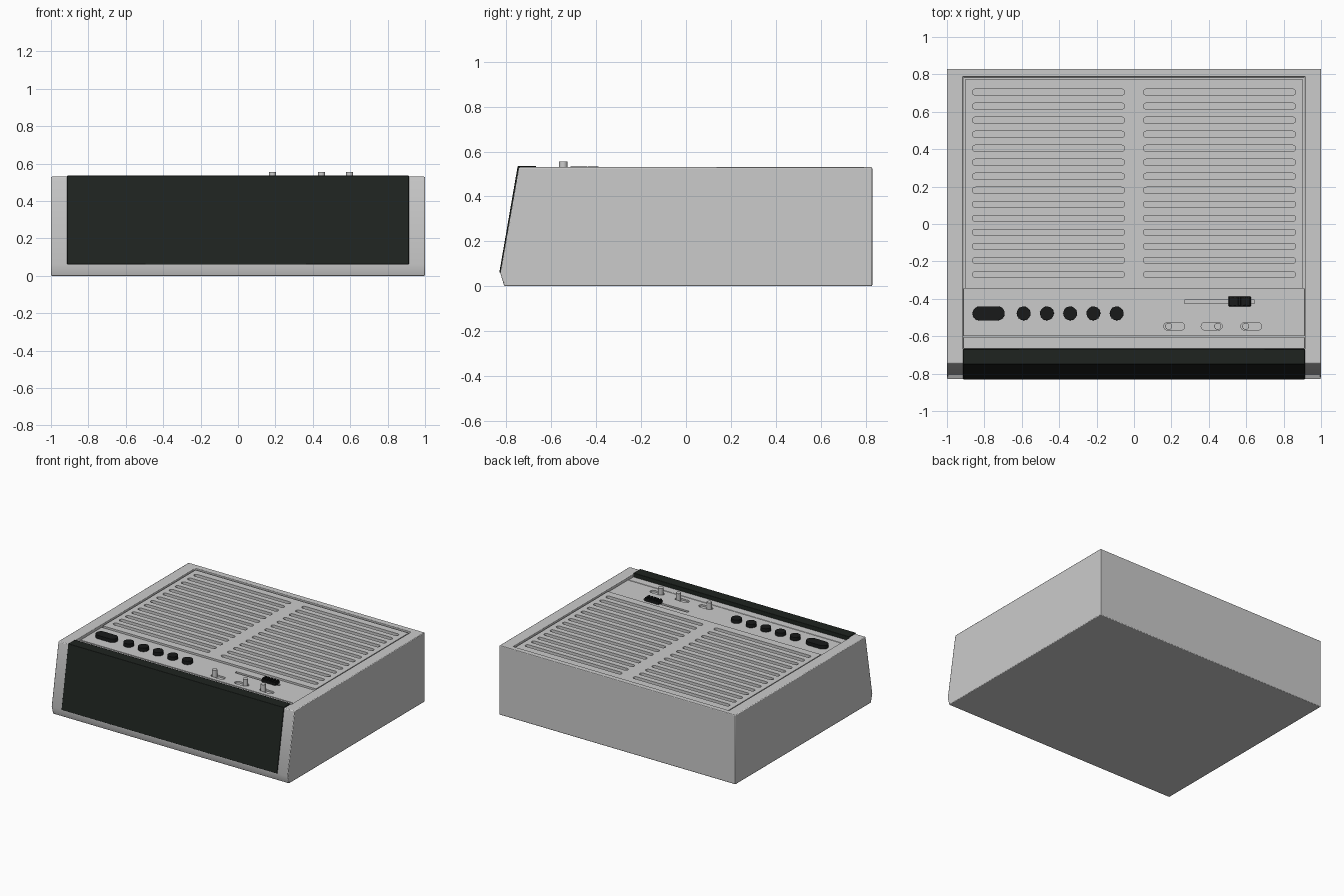
import bpy, bmesh, math

if "Cube" in bpy.data.objects:
    bpy.data.objects.remove(bpy.data.objects["Cube"])

DARK = bpy.data.materials.new("dark_plastic")
DARK.diffuse_color = (0.013, 0.017, 0.014, 1)
DARK.use_nodes = True
DARK.node_tree.nodes["Principled BSDF"].inputs["Base Color"].default_value = DARK.diffuse_color
BLACK = bpy.data.materials.new("black_button")
BLACK.diffuse_color = (0.009, 0.010, 0.010, 1)
BLACK.use_nodes = True
BLACK.node_tree.nodes["Principled BSDF"].inputs["Base Color"].default_value = BLACK.diffuse_color


def select(ob):
    bpy.ops.object.select_all(action='DESELECT')
    ob.select_set(True)
    bpy.context.view_layer.objects.active = ob


def finish(ob, mat=None, bevel=0, segs=2):
    if mat:
        ob.data.materials.append(mat)
    if bevel:
        m = ob.modifiers.new("bevel", 'BEVEL')
        m.width, m.segments, m.limit_method = bevel, segs, 'ANGLE'
        m.angle_limit = math.radians(40)
    select(ob)
    bpy.ops.object.shade_smooth_by_angle(angle=math.radians(30))
    return ob


def prism_x(name, profile, half):
    """Extrude a (y, z) profile along x."""
    bm = bmesh.new()
    face = bm.faces.new([bm.verts.new((-half, y, z)) for y, z in profile])
    ext = bmesh.ops.extrude_face_region(bm, geom=[face])["geom"]
    bmesh.ops.translate(bm, vec=(2 * half, 0, 0),
                        verts=[v for v in ext if isinstance(v, bmesh.types.BMVert)])
    bmesh.ops.recalc_face_normals(bm, faces=bm.faces)
    me = bpy.data.meshes.new(name)
    bm.to_mesh(me)
    bm.free()
    ob = bpy.data.objects.new(name, me)
    bpy.context.collection.objects.link(ob)
    return ob


def rect(x0, x1, y0, y1):
    return [(x0, y0), (x1, y0), (x1, y1), (x0, y1)]


def pill(cx, cy, w, h, n=8):
    """Capsule outline; w == h gives a circle."""
    r, d, pts = h / 2, (w - h) / 2, []
    for side, start in ((1, -90), (-1, 90)):
        for i in range(n + 1):
            if d == 0 and i == n:
                continue
            a = math.radians(start + 180 * i / n)
            pts.append((cx + side * d + r * math.cos(a), cy + r * math.sin(a)))
    return pts


def plate(name, outlines, z0, z1):
    """Filled outline with holes, extruded from z0 to z1."""
    cu = bpy.data.curves.new(name, 'CURVE')
    cu.dimensions, cu.fill_mode, cu.extrude = '2D', 'BOTH', (z1 - z0) / 2
    for pts in outlines:
        s = cu.splines.new('POLY')
        s.points.add(len(pts) - 1)
        for p, (x, y) in zip(s.points, pts):
            p.co = (x, y, 0, 1)
        s.use_cyclic_u = True
    ob = bpy.data.objects.new(name, cu)
    bpy.context.collection.objects.link(ob)
    ob.location.z = (z0 + z1) / 2
    select(ob)
    bpy.ops.object.convert(target='MESH')
    ob = bpy.context.object
    bm = bmesh.new()
    bm.from_mesh(ob.data)
    bmesh.ops.remove_doubles(bm, verts=bm.verts, dist=1e-5)
    bmesh.ops.recalc_face_normals(bm, faces=bm.faces)
    bm.to_mesh(ob.data)
    bm.free()
    return ob


# Case with sloped front and a sunken top deck
DECK = 0.495
body = prism_x("case", [(-0.81, 0), (0.83, 0), (0.83, 0.53), (-0.745, 0.53), (-0.828, 0.06)], 1.0)
cutter = plate("deck_cutter", [rect(-0.915, 0.915, -0.67, 0.787)], DECK, 0.6)
cutter.hide_render = True
mod = body.modifiers.new("deck", 'BOOLEAN')
mod.object, mod.operation, mod.solver = cutter, 'DIFFERENCE', 'EXACT'
select(body)
bpy.ops.object.modifier_apply(modifier="deck")
bpy.data.objects.remove(cutter)
finish(body, bevel=0.005)

# Dark display window wrapping over the top front edge
window = prism_x("display_window", [(-0.832, 0.06), (-0.75, 0.536), (-0.668, 0.536),
                                    (-0.668, 0.49), (-0.70, 0.49), (-0.79, 0.06)], 0.913)
finish(window, DARK, 0.003)

# Speaker grille: two columns of fourteen slots
slots = [pill(s * 0.457, 0.705 - 0.075 * i, 0.815, 0.033)
         for s in (-1, 1) for i in range(14)]
grille = plate("speaker_grille", [rect(-0.902, 0.902, -0.345, 0.775)] + slots, DECK - 0.002, 0.521)
finish(grille)

# Control strip with slider and switch slots
SWITCHES = ((0.215, 0.185), (0.415, 0.447), (0.627, 0.597))
holes = [rect(0.27, 0.645, -0.425, -0.405)]
holes += [pill(cx, -0.547, 0.112, 0.042) for cx, _ in SWITCHES]
strip = plate("control_strip", [rect(-0.912, 0.912, -0.60, -0.346)] + holes, DECK - 0.002, 0.507)
finish(strip)
lip = plate("front_strip", [rect(-0.912, 0.912, -0.667, -0.606)], DECK - 0.002, 0.507)
finish(lip, bevel=0.003)

# Push buttons
snooze = plate("wide_button", [pill(-0.777, -0.478, 0.172, 0.075, 16)], 0.50, 0.534)
finish(snooze, BLACK, 0.006)
for i in range(5):
    b = plate(f"round_button_{i + 1}", [pill(-0.59 + 0.1243 * i, -0.478, 0.074, 0.074, 16)], 0.50, 0.534)
    finish(b, BLACK, 0.006)

# Volume slider: ridged cap
cap = plate("slider_cap", [rect(0.505, 0.625, -0.44, -0.388)], 0.50, 0.526)
finish(cap, BLACK, 0.003)
for i in range(5):
    rib = plate(f"slider_rib_{i + 1}", [rect(0.508 + 0.0245 * i, 0.522 + 0.0245 * i, -0.438, -0.39)], 0.52, 0.534)
    finish(rib, BLACK, 0.002)

# Toggle switch knobs
for i, (_, kx) in enumerate(SWITCHES):
    knob = plate(f"switch_knob_{i + 1}", [pill(kx, -0.547, 0.037, 0.037, 12)], DECK - 0.002, 0.556)
    finish(knob, bevel=0.003)
